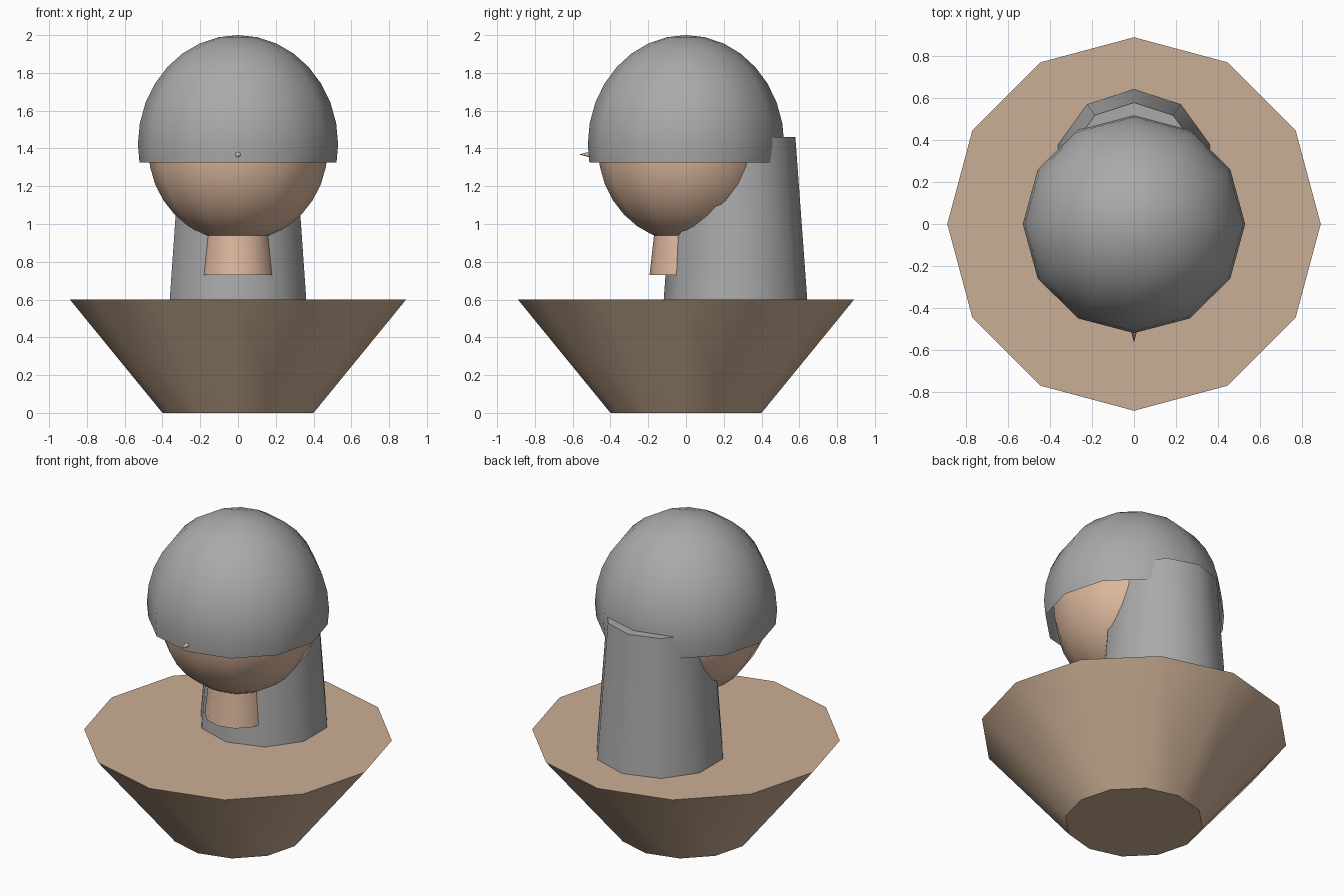
import bpy, bmesh, math
from mathutils import Matrix, Vector

if "Cube" in bpy.data.objects:
    bpy.data.objects.remove(bpy.data.objects["Cube"])


def material(name, rgb):
    m = bpy.data.materials.new(name)
    m.diffuse_color = (*rgb, 1)
    m.use_nodes = True
    m.node_tree.nodes["Principled BSDF"].inputs["Base Color"].default_value = m.diffuse_color
    return m


SKIN = material("warm skin", (0.72, 0.48, 0.34))
TAN = material("tan", (0.60, 0.43, 0.30))
GREY = material("mid grey", (0.40, 0.40, 0.40))


def finish(bm, name, mat, angle):
    bmesh.ops.recalc_face_normals(bm, faces=bm.faces)
    me = bpy.data.meshes.new(name)
    bm.to_mesh(me)
    bm.free()
    me.materials.append(mat)
    ob = bpy.data.objects.new(name, me)
    bpy.context.collection.objects.link(ob)
    bpy.ops.object.select_all(action='DESELECT')
    ob.select_set(True)
    bpy.context.view_layer.objects.active = ob
    bpy.ops.object.shade_smooth_by_angle(angle=math.radians(angle))
    return ob


def frustum(name, mat, sides, r0, r1, z0, z1, y=0, angle=45):
    """Tapered prism with a corner on the +y axis."""
    bm = bmesh.new()
    rings = [[bm.verts.new((r * math.sin(i * math.tau / sides),
                            y + r * math.cos(i * math.tau / sides), z))
              for i in range(sides)] for r, z in ((r0, z0), (r1, z1))]
    for i in range(sides):
        j = (i + 1) % sides
        bm.faces.new((rings[0][i], rings[0][j], rings[1][j], rings[1][i]))
    bm.faces.new(rings[0])
    bm.faces.new(rings[1])
    return finish(bm, name, mat, angle)


def ball(name, mat, centre_z, rx, ry, rz, cut=None):
    """Twelve-sided ellipsoid, optionally sliced open below a height."""
    bm = bmesh.new()
    bmesh.ops.create_uvsphere(bm, u_segments=12, v_segments=16, radius=1,
                              matrix=Matrix.Translation((0, 0, centre_z))
                              @ Matrix.Diagonal((rx, ry, rz, 1)))
    if cut is not None:
        bmesh.ops.bisect_plane(bm, geom=bm.verts[:] + bm.edges[:] + bm.faces[:],
                               plane_co=Vector((0, 0, cut)), plane_no=(0, 0, 1),
                               clear_inner=True)
    return finish(bm, name, mat, 45)


# Flared base and the tapered column standing behind the head
frustum("base", TAN, 12, 0.40, 0.89, 0, 0.6)
frustum("back_column", GREY, 10, 0.38, 0.317, 0.6, 1.46, y=0.262)

# Neck, head and cap
frustum("neck", SKIN, 12, 0.193, 0.165, 0.73, 0.98)
ball("head", SKIN, 1.40, 0.475, 0.465, 0.495)
ball("cap", GREY, 1.42, 0.53, 0.52, 0.58, cut=1.325)

# Small pointed stud on the front of the cap
bm = bmesh.new()
bmesh.ops.create_cone(bm, cap_ends=True, segments=8, radius1=0.019, radius2=0, depth=0.07,
                      matrix=Matrix.Translation((0, -0.53, 1.368))
                      @ Matrix.Rotation(math.pi / 2, 4, 'X'))
finish(bm, "front_stud", SKIN, 45)
